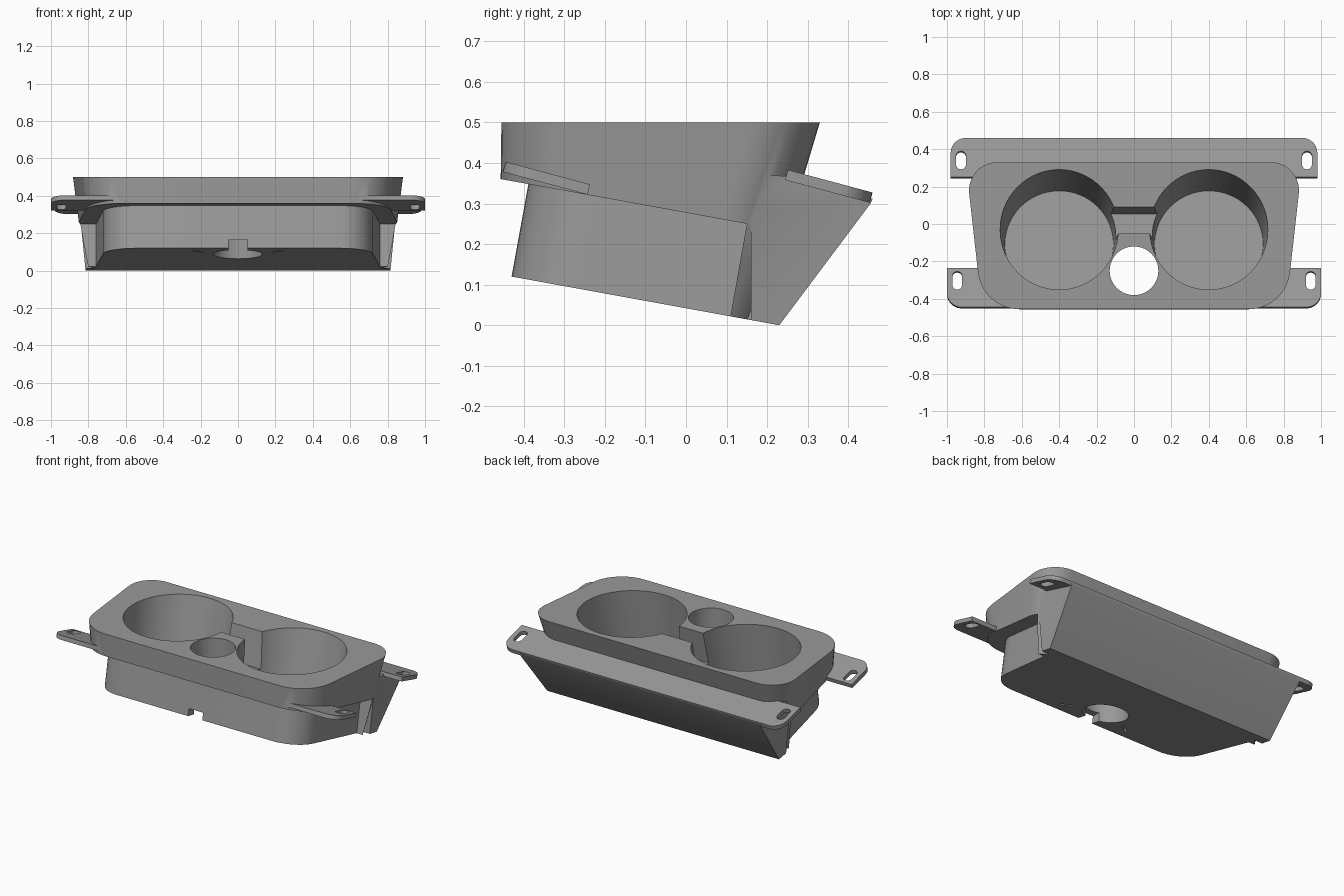
import bpy, bmesh, math
from mathutils import Matrix, Vector

if "Cube" in bpy.data.objects:
    bpy.data.objects.remove(bpy.data.objects["Cube"])

TILT = math.atan(0.12 / 0.66)          # slope of the underside and the cups


def fillet(corners, steps=10):
    """Round a polygon given as (x, y, radius) corners."""
    out = []
    n = len(corners)
    for i, (x, y, r) in enumerate(corners):
        p = Vector((x, y))
        if r == 0:
            out.append(p)
            continue
        a = (Vector(corners[i - 1][:2]) - p).normalized()
        b = (Vector(corners[(i + 1) % n][:2]) - p).normalized()
        half = a.angle(b) / 2
        c = p + (a + b).normalized() * (r / math.sin(half))
        t0 = p + a * (r / math.tan(half)) - c
        t1 = p + b * (r / math.tan(half)) - c
        sweep = t0.angle_signed(t1)
        for k in range(steps + 1):
            out.append(c + Matrix.Rotation(-sweep * k / steps, 2) @ t0)
    return out


def circle(r, n=64):
    return [Vector((r * math.cos(2 * math.pi * i / n), r * math.sin(2 * math.pi * i / n)))
            for i in range(n)]


def rect(x0, x1, y0, y1, r=0):
    return fillet([(x0, y0, r), (x1, y0, r), (x1, y1, r), (x0, y1, r)])


def loft(name, low, z0, high, z1, matrix=Matrix()):
    """Solid between two outlines of equal point count."""
    bm = bmesh.new()
    a = [bm.verts.new(matrix @ Vector((p.x, p.y, z0))) for p in low]
    b = [bm.verts.new(matrix @ Vector((p.x, p.y, z1))) for p in high]
    n = len(a)
    for i in range(n):
        j = (i + 1) % n
        bm.faces.new((a[i], a[j], b[j], b[i]))
    bm.faces.new(a[::-1])
    bm.faces.new(b)
    bmesh.ops.recalc_face_normals(bm, faces=bm.faces)
    mesh = bpy.data.meshes.new(name)
    bm.to_mesh(mesh)
    bm.free()
    ob = bpy.data.objects.new(name, mesh)
    bpy.context.collection.objects.link(ob)
    return ob


def combine(target, other, operation):
    mod = target.modifiers.new("bool", 'BOOLEAN')
    mod.operation = operation
    mod.solver = 'EXACT'
    mod.object = other
    bpy.context.view_layer.objects.active = target
    bpy.ops.object.modifier_apply(modifier=mod.name)
    bpy.data.objects.remove(other)


def tilted(x, y, z, angle=TILT):
    return Matrix.Translation((x, y, z)) @ Matrix.Rotation(-angle, 4, 'X')


# Local x, y, z become world y, z, x for side profiles
SIDE = Matrix(((0, 0, 1, 0), (1, 0, 0, 0), (0, 1, 0, 0), (0, 0, 0, 1)))


def profile(name, points, half):
    pts = [Vector(p) for p in points]
    return loft(name, pts, -half, pts, half, SIDE)


# Tapered upper body with rounded corners
top = fillet([(-.812, -.455, .22), (.812, -.455, .22), (.9, .33, .15), (-.9, .33, .15)])
low = fillet([(-.755, -.462, .22), (.755, -.462, .22), (.83, .165, .15), (-.83, .165, .15)])
body = loft("cup_holder", low, -.05, top, .5)

# Cut away below the lip, leaving the wide rear block
combine(body, profile("lip_cutter", [(-1, .459), (.15, .25), (.095, -.06), (.09, -.3), (-1, -.3)], 2),
        'DIFFERENCE')

# Narrower lower body, square to the sloped underside
section = fillet([(-.705, 0, .18), (.705, 0, .18), (.765, .61, 0), (-.765, .61, 0)])
combine(body, loft("lower_body", section, -.04, section, .29, tilted(0, -.43, .12)), 'UNION')

# Rear wedge under the mounting strip, widening upward
wedge = profile("rear_wedge", [(.16, -.06), (.185, -.06), (.455, .30), (.46, .312), (.25, .368), (.16, .37)], .815)
for v in wedge.data.vertices:
    v.co.x *= (.815 + .1 * v.co.z) / .815
combine(body, wedge, 'UNION')

# Sloped underside
flat = rect(-2, 2, -1, 2)
combine(body, loft("underside_cutter", flat, -1, flat, 0, tilted(0, -.43, .12)), 'DIFFERENCE')

# Mounting plates: one rear strip and two front ears
ANGLE = math.radians(15)
rear = tilted(0, .352, .3425, ANGLE)
front = tilted(0, -.344, .3625, ANGLE)
strip = fillet([(-.98, -.108, 0), (.98, -.108, 0), (.98, .108, .08), (-.98, .108, .08)])
combine(body, loft("rear_strip", strip, -.013, strip, .013, rear), 'UNION')
for s in (-1, 1):
    ear = fillet([(s * .62, -.108, 0), (s * 1.0, -.108, .08), (s * 1.0, .108, 0), (s * .62, .108, 0)])
    combine(body, loft("front_ear", ear, -.013, ear, .013, front), 'UNION')

for s in (-1, 1):
    # Tapered cup wells
    combine(body, loft("cup_cutter", circle(.29), 0, circle(.327), .6,
                       tilted(s * .4, -.108, .09)), 'DIFFERENCE')
    # Screw slots
    for x, y, m in ((.925, -.015, rear), (.945, .04, front)):
        slot = rect(s * x - .026, s * x + .026, y - .05, y + .05, .0255)
        combine(body, loft("slot_cutter", slot, -.05, slot, .05, m), 'DIFFERENCE')
    # Thin drain slits at the edge of each well
    slit = rect(-.035, .035, -.006, .006)
    place = Matrix.Translation((s * .212, -.336, 0)) @ Matrix.Rotation(-s * .69, 4, 'Z')
    combine(body, loft("slit_cutter", slit, 0, slit, .16, place), 'DIFFERENCE')

# Small through hole, channel between wells, notch in the front wall
combine(body, loft("hole_cutter", circle(.13), -.2, circle(.13), .8,
                   Matrix.Translation((0, -.25, 0))), 'DIFFERENCE')
combine(body, profile("channel_cutter", [(-.05, .5), (-.086, .3), (.054, .28), (.09, .5), (.09, .6), (-.05, .6)], .16),
        'DIFFERENCE')
notch = rect(-.05, .05, -.6, -.25)
combine(body, loft("notch_cutter", notch, -.1, notch, .165), 'DIFFERENCE')

# Single plain finish
grey = bpy.data.materials.new("mid_grey")
grey.diffuse_color = (.32, .32, .32, 1)
grey.use_nodes = True
grey.node_tree.nodes["Principled BSDF"].inputs["Base Color"].default_value = grey.diffuse_color
body.data.materials.clear()
body.data.materials.append(grey)
for p in body.data.polygons:
    p.material_index = 0

bpy.ops.object.select_all(action='DESELECT')
body.select_set(True)
bpy.context.view_layer.objects.active = body
bpy.ops.object.shade_smooth_by_angle(angle=math.radians(30))
